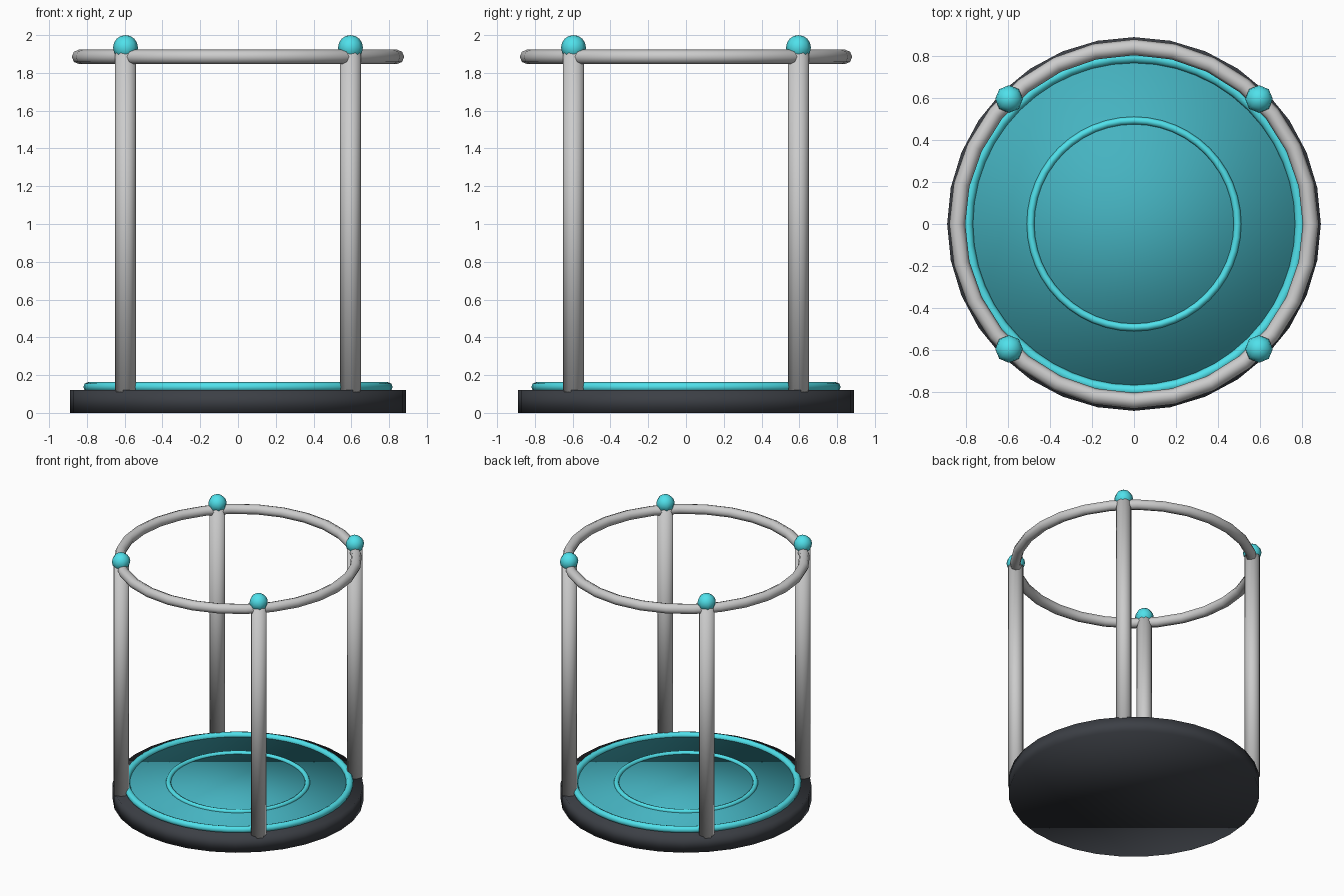
import bpy
from math import cos, sin, radians

if "Cube" in bpy.data.objects:
    bpy.data.objects.remove(bpy.data.objects["Cube"])


def material(name, rgb):
    m = bpy.data.materials.new(name)
    m.diffuse_color = (*rgb, 1)
    m.use_nodes = True
    m.node_tree.nodes["Principled BSDF"].inputs["Base Color"].default_value = m.diffuse_color
    return m


dark = material("dark_metal", (0.045, 0.05, 0.06))
teal = material("teal_floor", (0.06, 0.45, 0.53))
glow = material("bright_teal", (0.08, 0.75, 0.83))
pale = material("pale_metal", (0.68, 0.68, 0.71))


def finish(name, mat):
    ob = bpy.context.object
    ob.name = name
    ob.data.materials.append(mat)
    bpy.ops.object.shade_smooth()
    return ob


def cylinder(name, x, y, z0, z1, r, sides, mat):
    bpy.ops.mesh.primitive_cylinder_add(vertices=sides, radius=r, depth=z1 - z0,
                                        location=(x, y, (z0 + z1) / 2))
    return finish(name, mat)


def ring(name, z, major, minor, sides, tube_sides, mat):
    bpy.ops.mesh.primitive_torus_add(major_radius=major, minor_radius=minor,
                                     major_segments=sides, minor_segments=tube_sides,
                                     location=(0, 0, z))
    return finish(name, mat)


# Round platform with inset floor
cylinder("base", 0, 0, 0, 0.12, 0.89, 32, dark)
cylinder("floor_disc", 0, 0, 0.10, 0.135, 0.78, 32, teal)

# Light rings on the floor
ring("outer_floor_ring", 0.137, 0.793, 0.026, 48, 8, glow)
ring("inner_floor_ring", 0.137, 0.493, 0.018, 48, 8, glow)

# Top rail
ring("top_rail", 1.885, 0.842, 0.038, 28, 8, pale)

# Four posts with ball finials
for i in range(4):
    a = radians(45 + 90 * i)
    x, y = 0.842 * cos(a), 0.842 * sin(a)
    cylinder(f"post_{i + 1}", x, y, 0.11, 1.91, 0.055, 12, pale)
    bpy.ops.mesh.primitive_uv_sphere_add(segments=8, ring_count=8, radius=0.066,
                                         location=(x, y, 1.934))
    finish(f"finial_{i + 1}", glow)
